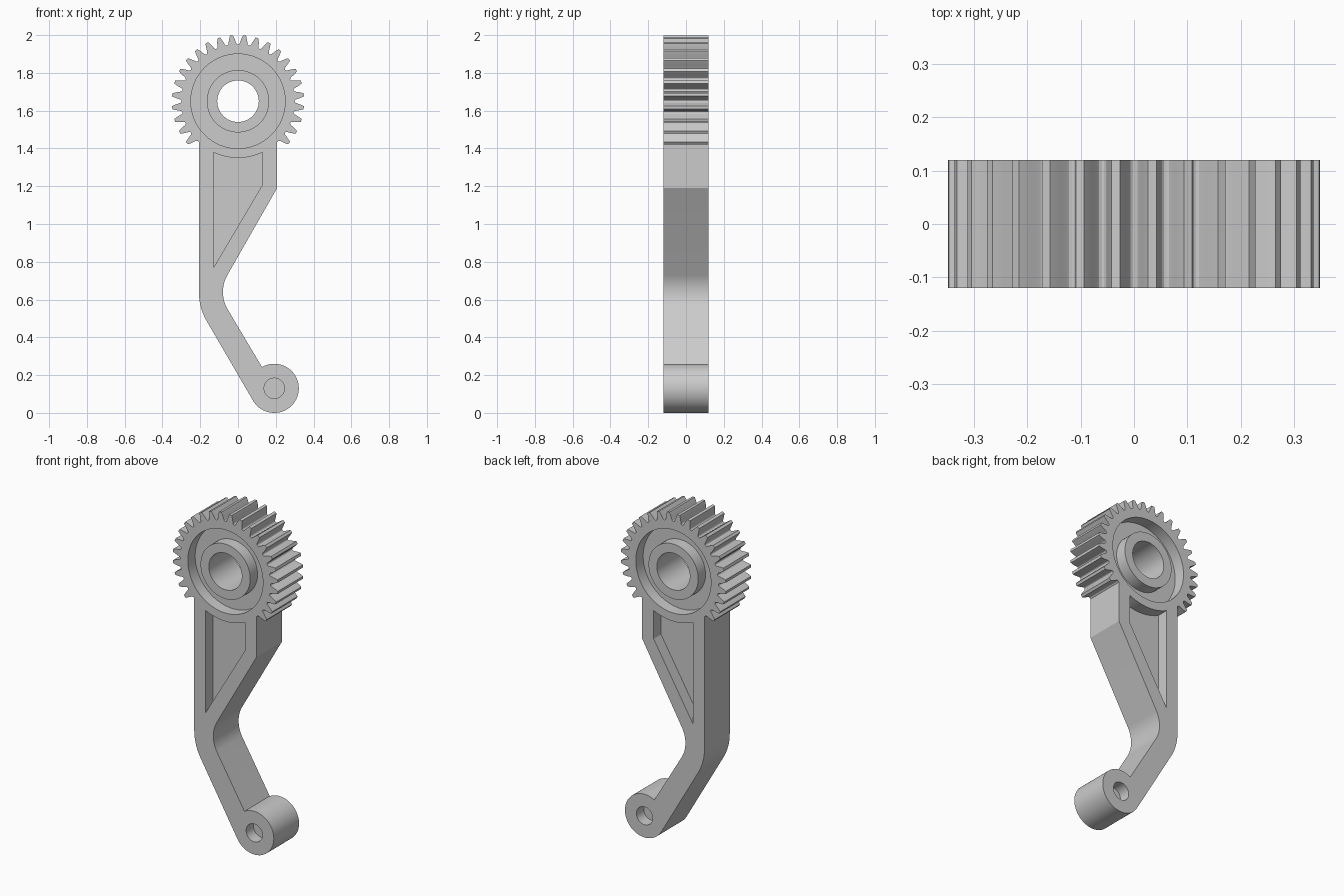
import bpy, bmesh, math
from mathutils import Vector
from mathutils.geometry import tessellate_polygon

if "Cube" in bpy.data.objects:
    bpy.data.objects.remove(bpy.data.objects["Cube"])

GC = (0.0, 1.65)      # gear centre (x, z)
EC = (0.192, 0.13)    # small end boss centre
BC = (0.10, 0.64)     # centre of the elbow bend
FULL, WEB = 0.12, 0.05  # half thickness of the body and of the recessed web


def arc(c, r, a0, a1, n):
    """Points on an arc, angles in degrees from +x, both ends included."""
    return [(c[0] + r * math.cos(math.radians(a0 + (a1 - a0) * i / n)),
             c[1] + r * math.sin(math.radians(a0 + (a1 - a0) * i / n)))
            for i in range(n + 1)]


def circle(c, r, n=64):
    return arc(c, r, 0, 360, n)[:-1]


# Outer outline: gear teeth over the top (32-tooth pitch, 24 teeth present)
half_tooth = [(.300, .0275), (.303, .0230), (.309, .0205), (.325, .0165),
              (.342, .0110), (.350, .0080)]
tooth = [(r, -w) for r, w in half_tooth] + [(r, w) for r, w in reversed(half_tooth)]
outline = []
for k in range(-12, 12):
    mid = (k + 0.5) * math.tau / 32
    for r, w in tooth:
        a = mid + w / r
        outline.append((GC[0] + r * math.sin(a), GC[1] + r * math.cos(a)))

# Outline continues down the arm, round the elbow and the end boss, and back up
outline += [(0.207, 1.433), (0.207, 1.19)]
outline += arc(BC, 0.18, 150, 210, 12)
outline += arc(EC, 0.13, 120, -150, 48)
outline += arc(BC, 0.307, 210, 180, 10)
outline += [(-0.207, 1.433)]

# Inner loops
recess = circle(GC, 0.25)
hub = circle(GC, 0.165)
bore = circle(GC, 0.11)
pin_hole = circle(EC, 0.054, 32)
pocket = arc(GC, 0.30, 244.2, 295.8, 12) + [(0.131, 1.21), (-0.131, 0.767)]

bm = bmesh.new()


def cap(y, *loops):
    """Flat face region at depth y; loops after the first are holes."""
    polys = [[Vector((x, z, 0)) for x, z in lp] for lp in loops]
    verts = [bm.verts.new((p.x, y, p.y)) for lp in polys for p in lp]
    for tri in tessellate_polygon(polys):
        bm.faces.new([verts[i] for i in tri])


def wall(loop, y0, y1):
    """Band of side faces along a loop."""
    a = [bm.verts.new((x, y0, z)) for x, z in loop]
    b = [bm.verts.new((x, y1, z)) for x, z in loop]
    for i in range(len(loop)):
        j = (i + 1) % len(loop)
        bm.faces.new((a[i], a[j], b[j], b[i]))


# Outer side and through bore
wall(outline, -FULL, FULL)
wall(bore, -FULL, FULL)
# Both faces: rim and arm, hub ring, recess floors and their walls
for s in (-1, 1):
    cap(s * FULL, outline, recess, pocket, pin_hole)
    cap(s * FULL, hub, bore)
    cap(s * WEB, recess, hub)
    cap(s * WEB, pocket)
    cap(s * WEB, pin_hole)
    for lp in (recess, hub, pocket, pin_hole):
        wall(lp, s * WEB, s * FULL)

bmesh.ops.remove_doubles(bm, verts=bm.verts, dist=1e-5)
bmesh.ops.recalc_face_normals(bm, faces=bm.faces)

mesh = bpy.data.meshes.new("gear_lever")
bm.to_mesh(mesh)
bm.free()
obj = bpy.data.objects.new("gear_lever", mesh)
bpy.context.collection.objects.link(obj)

# Single plain grey
grey = bpy.data.materials.new("light_grey")
grey.diffuse_color = (0.6, 0.6, 0.6, 1)
grey.use_nodes = True
grey.node_tree.nodes["Principled BSDF"].inputs["Base Color"].default_value = grey.diffuse_color
mesh.materials.append(grey)

bpy.context.view_layer.objects.active = obj
obj.select_set(True)
bpy.ops.object.shade_smooth_by_angle(angle=math.radians(28))
